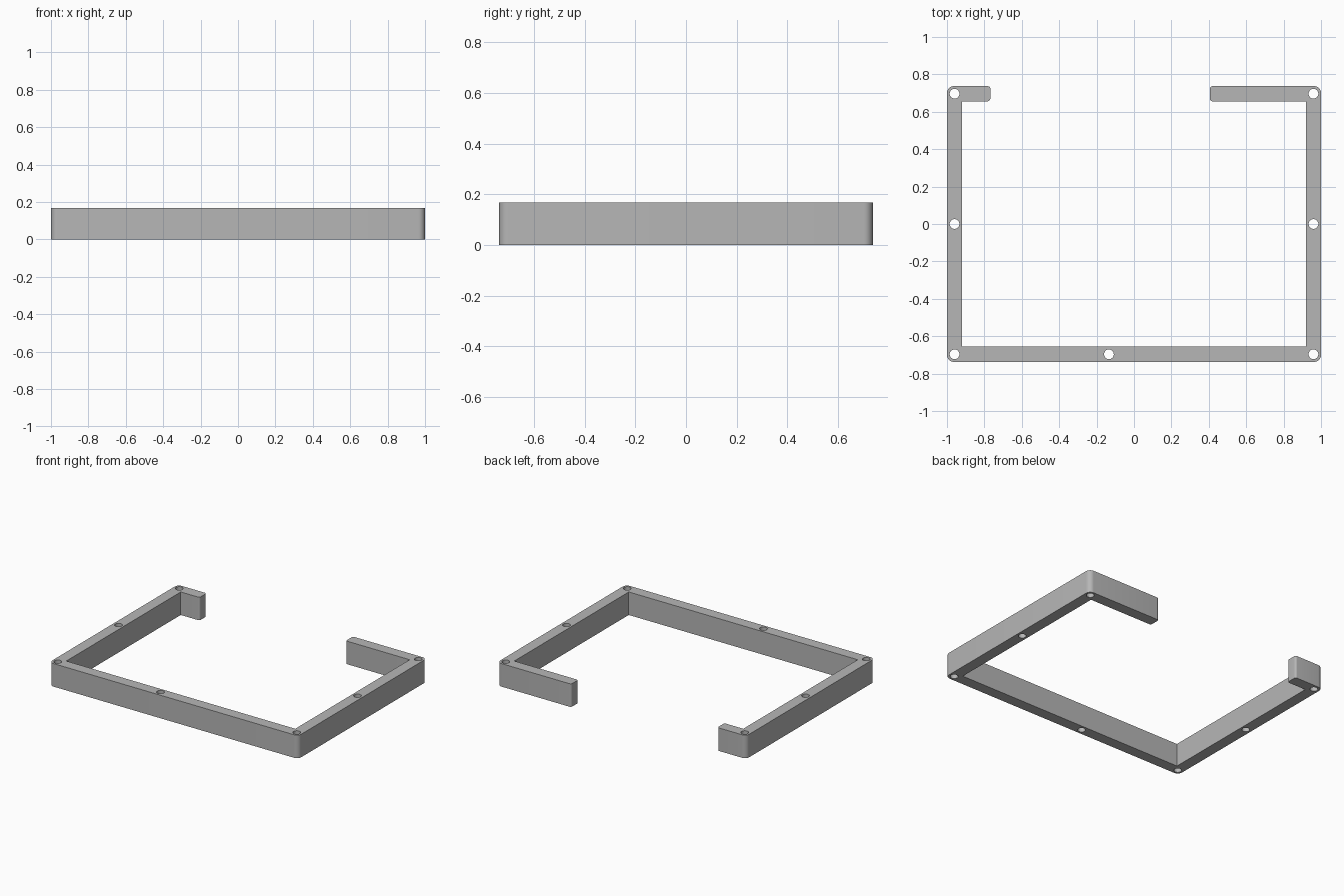
import bpy, bmesh
from math import pi, sin, cos
from mathutils import Vector

if "Cube" in bpy.data.objects:
    bpy.data.objects.remove(bpy.data.objects["Cube"], do_unlink=True)

X, Y = 1.0, 0.737          # outer half sizes
WALL, HEIGHT = 0.081, 0.167
HOLE_R = 0.026
ARM_RIGHT, ARM_LEFT = -0.768, 0.406   # free ends of the rear arms
R_OUT, R_END = 0.036, 0.015

grey = bpy.data.materials.new("plain_grey")
grey.use_nodes = True
colour = (0.47, 0.47, 0.47, 1)
grey.diffuse_color = colour
grey.node_tree.nodes["Principled BSDF"].inputs["Base Color"].default_value = colour


def rounded(outline, steps=8):
    """Replace each square corner (x, y, radius) with an arc."""
    points = []
    for i, (x, y, r) in enumerate(outline):
        p = Vector((x, y, 0))
        if r == 0:
            points.append(p)
            continue
        a = (Vector((*outline[i - 1][:2], 0)) - p).normalized()
        b = (Vector((*outline[(i + 1) % len(outline)][:2], 0)) - p).normalized()
        centre = p + (a + b) * r
        for k in range(steps + 1):
            t = k / steps * pi / 2
            points.append(centre - b * r * cos(t) - a * r * sin(t))
    return points


def extrude_outlines(name, outlines, z0, z1):
    """Make one mesh object of upright prisms."""
    bm = bmesh.new()
    for outline in outlines:
        face = bm.faces.new([bm.verts.new((p.x, p.y, z0)) for p in outline])
        made = bmesh.ops.extrude_face_region(bm, geom=[face])["geom"]
        bmesh.ops.translate(bm, vec=(0, 0, z1 - z0),
                            verts=[v for v in made if isinstance(v, bmesh.types.BMVert)])
    bmesh.ops.recalc_face_normals(bm, faces=bm.faces)
    mesh = bpy.data.meshes.new(name)
    bm.to_mesh(mesh)
    bm.free()
    mesh.materials.append(grey)
    obj = bpy.data.objects.new(name, mesh)
    bpy.context.collection.objects.link(obj)
    return obj


# Open frame with two rear arms of different length
ix, iy = X - WALL, Y - WALL
frame = extrude_outlines("open_frame", [rounded([
    (-X, -Y, R_OUT), (X, -Y, R_OUT), (X, Y, R_OUT),
    (ARM_LEFT, Y, R_END), (ARM_LEFT, iy, R_END), (ix, iy, 0),
    (ix, -iy, 0), (-ix, -iy, 0), (-ix, iy, 0),
    (ARM_RIGHT, iy, R_END), (ARM_RIGHT, Y, R_END), (-X, Y, R_OUT)])], 0, HEIGHT)

# Through holes: corners, side middles and one in the front bar
hx, hy = X - WALL / 2, Y - WALL / 2
centres = [(s * hx, y) for s in (-1, 1) for y in (-hy, 0, hy)] + [(-0.134, -hy)]
circles = [[Vector((x + HOLE_R * cos(k * pi / 16), y + HOLE_R * sin(k * pi / 16), 0))
            for k in range(32)] for x, y in centres]
cutter = extrude_outlines("hole_cutter", circles, -0.1, HEIGHT + 0.1)
cutter.hide_render = True

cut = frame.modifiers.new("holes", "BOOLEAN")
cut.operation = "DIFFERENCE"
cut.solver = "EXACT"
cut.object = cutter

bpy.ops.object.select_all(action="DESELECT")
frame.select_set(True)
bpy.context.view_layer.objects.active = frame
bpy.ops.object.modifier_apply(modifier=cut.name)
bpy.data.objects.remove(cutter, do_unlink=True)
bpy.ops.object.shade_smooth_by_angle(angle=pi / 6)
